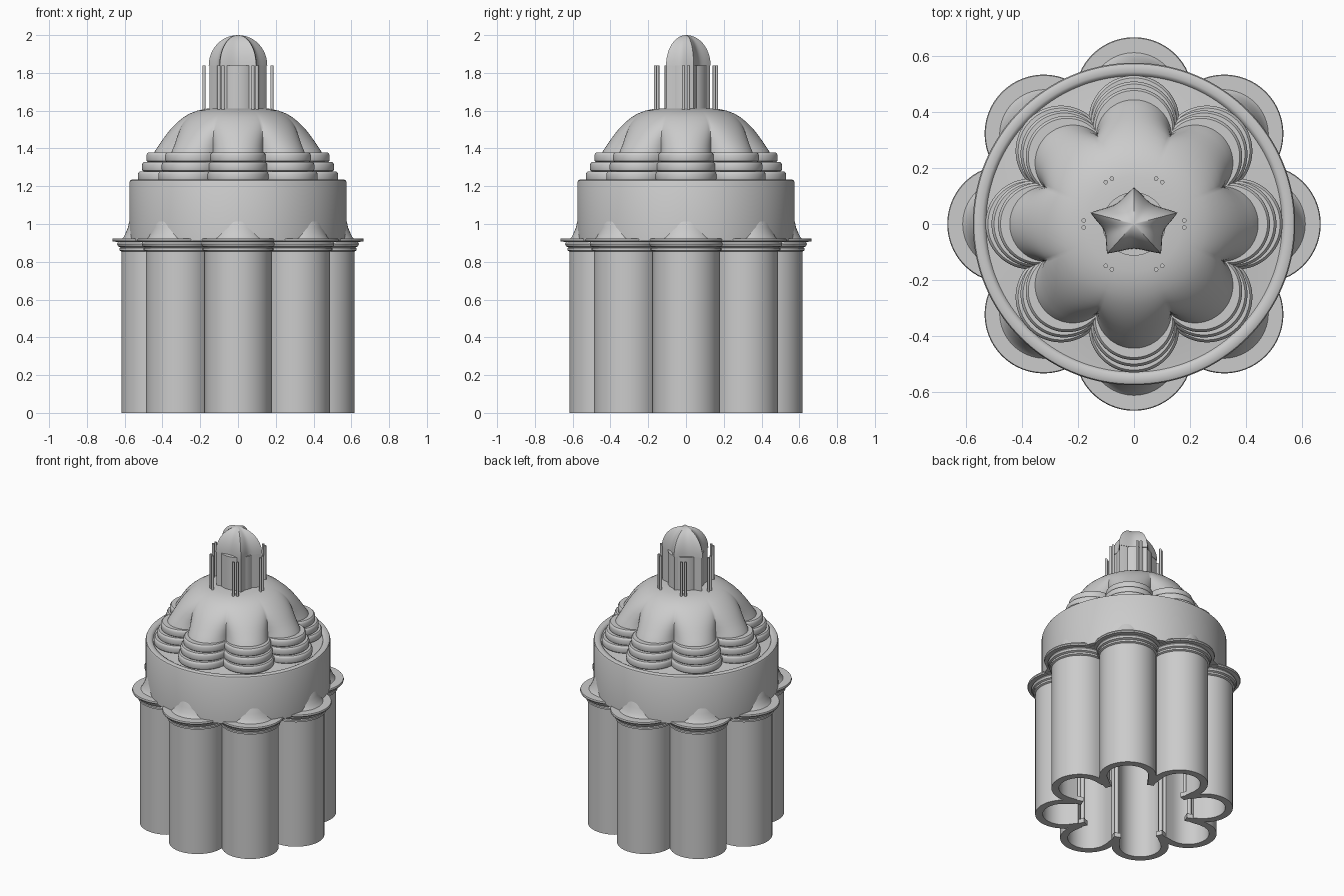
import bpy, bmesh, math
from math import sin, cos, pi, radians

if "Cube" in bpy.data.objects:
    bpy.data.objects.remove(bpy.data.objects["Cube"], do_unlink=True)

# One stone colour for the whole building
stone = bpy.data.materials.new("pale_grey_stone")
stone.use_nodes = True
COLOUR = (0.6, 0.6, 0.6, 1)
stone.diffuse_color = COLOUR
stone.node_tree.nodes["Principled BSDF"].inputs["Base Color"].default_value = COLOUR

LOBES = 8
HALF = pi / LOBES


def finish(name, bm, angle=35):
    bmesh.ops.recalc_face_normals(bm, faces=bm.faces)
    mesh = bpy.data.meshes.new(name)
    bm.to_mesh(mesh)
    bm.free()
    mesh.materials.append(stone)
    obj = bpy.data.objects.new(name, mesh)
    bpy.context.collection.objects.link(obj)
    bpy.ops.object.select_all(action='DESELECT')
    obj.select_set(True)
    bpy.context.view_layer.objects.active = obj
    bpy.ops.object.shade_smooth_by_angle(angle=radians(angle))
    return obj


def loft(name, rings, n=96, arc=2 * pi, start=0.0, closed=False, caps=False, y_scale=1, bm=None):
    """Skin a stack of (radius function or number, height) rings."""
    own = bm is None
    bm = bm or bmesh.new()
    full = arc > 6.28
    count = n if full else n + 1
    rows = []
    for radius, z in rings:
        row = []
        for i in range(count):
            a = start + arc * i / n
            r = radius(a) if callable(radius) else radius
            row.append(bm.verts.new((r * cos(a), r * sin(a) * y_scale, z)))
        rows.append(row)
    pairs = list(zip(rows, rows[1:])) + ([(rows[-1], rows[0])] if closed else [])
    for low, high in pairs:
        for i in range(n):
            j = (i + 1) % count
            bm.faces.new((low[i], low[j], high[j], high[i]))
    if caps:
        bm.faces.new(rows[0])
        bm.faces.new(rows[-1])
    return finish(name, bm) if own else bm


def scallop(c, r, pier=0.38):
    """Outline of eight circular lobes; rays that miss a lobe land on a pier."""
    def radius(a):
        phi = (a + HALF) % (2 * HALF) - HALF
        d = r * r - (c * sin(phi)) ** 2
        return c * cos(phi) + math.sqrt(d) if d >= 0 else pier
    return radius


# Lobed outer wall with its cornice mouldings, hollow inside
wall_profile = [(.44, .177, 0), (.44, .177, .855), (.44, .188, .86), (.44, .188, .872),
                (.44, .18, .876), (.445, .19, .882), (.445, .196, .895), (.445, .19, .905),
                (.455, .208, .907), (.455, .211, .915), (.455, .208, .924),
                (.44, .13, .924), (.44, .13, 0)]
loft("lobed_wall", [(scallop(c, r), z) for c, r, z in wall_profile], n=256, closed=True)

# Half domes above the lobes
half_dome = [(.165, .92), (.157, .928), (.146, .95), (.133, .98), (.127, 1.01),
             (.118, 1.03), (.09, 1.05), (.001, 1.06)]
for k in range(LOBES):
    obj = loft(f"half_dome_{k + 1}", half_dome, n=32, arc=pi, start=-pi / 2)
    a = 2 * HALF * k
    obj.location = (.45 * cos(a), .45 * sin(a), 0)
    obj.rotation_euler.z = a

# Slender inner columns with square base and capital, one at each pier
for k in range(LOBES):
    a = HALF * (2 * k + 1)
    bm = bmesh.new()
    loft("", [(.014, .03), (.014, .88)], n=16, bm=bm)
    for z in (.015, .89):
        made = bmesh.ops.create_cube(bm, size=1)
        bmesh.ops.scale(bm, vec=(.045, .045, .03), verts=made["verts"])
        bmesh.ops.translate(bm, vec=(0, 0, z), verts=made["verts"])
    obj = finish(f"inner_column_{k + 1}", bm)
    obj.location = (.36 * cos(a), .36 * sin(a), 0)
    obj.rotation_euler.z = a

# Round drum with a raised rim and a domed hollow
drum = [(.4, .91), (.575, .91), (.575, 1.222), (.571, 1.231), (.562, 1.235), (.542, 1.235),
        (.533, 1.23), (.528, 1.222), (.38, 1.235), (.36, 1.24)]
loft("drum", drum, n=128)
vault = [(.4, .91), (.4, 1.2)] + [(max(.4 * cos(t * pi / 16), .001), 1.2 + .35 * sin(t * pi / 16))
                                 for t in range(1, 9)]
loft("inner_vault", vault, n=64)

# Three scalloped steps with rounded edges
rings = []
for step, (c, r) in enumerate([(.368, .162), (.353, .155), (.338, .147)]):
    base = 1.228 + step * .05
    for inset, up in [(.008, 0), (.002, .005), (0, .014), (0, .036), (.003, .044), (.009, .05)]:
        rings.append((scallop(c, r - inset), base + up))
rings.append((scallop(.3, .13), 1.378))
loft("scalloped_steps", rings, n=256)


# Main dome: lobed at its foot, round at the crown
def dome_ring(size, lobing):
    foot = scallop(.31, .135)
    return lambda a: size * (1 + (foot(a) / .445 - 1) * lobing)


dome = [(.447, 1.37, 1), (.437, 1.39, .97), (.42, 1.415, .85), (.40, 1.445, .66),
        (.377, 1.477, .46), (.352, 1.508, .28), (.322, 1.538, .15), (.29, 1.564, .07),
        (.255, 1.585, .02), (.215, 1.6, 0), (.17, 1.61, 0), (.1, 1.613, 0), (.001, 1.614, 0)]
loft("main_dome", [(dome_ring(s, k), z) for s, z, k in dome], n=256)


# Five-pointed lantern with hollowed sides around a round core
def star(scale):
    def radius(a):
        phi = (a - pi / 2) % (2 * pi / 5) - pi / 5
        return scale * (.11 + .053 * (phi / (pi / 5)) ** 2)
    return radius


loft("lantern_core", [(.113, 1.6), (.113, 1.838)], n=64, caps=True)
loft("lantern_body", [(star(.97), 1.6), (star(.97), 1.84)], n=80, start=pi / 2, caps=True, y_scale=.8)
cap = [(star(max(cos(t * pi / 24), .005)), 1.84 + .16 * sin(t * pi / 24)) for t in range(13)]
loft("lantern_cap", cap, n=80, start=pi / 2, caps=True, y_scale=.8)

# Six pairs of thin columns around the lantern
for k in range(6):
    a = k * pi / 3
    for side in (-1, 1):
        obj = loft(f"lantern_column_{k + 1}_{'right' if side < 0 else 'left'}",
                   [(.008, 1.595), (.008, 1.84)], n=12, caps=True)
        b = a + side * .07
        obj.location = (.18 * cos(b), .18 * sin(b), 0)
